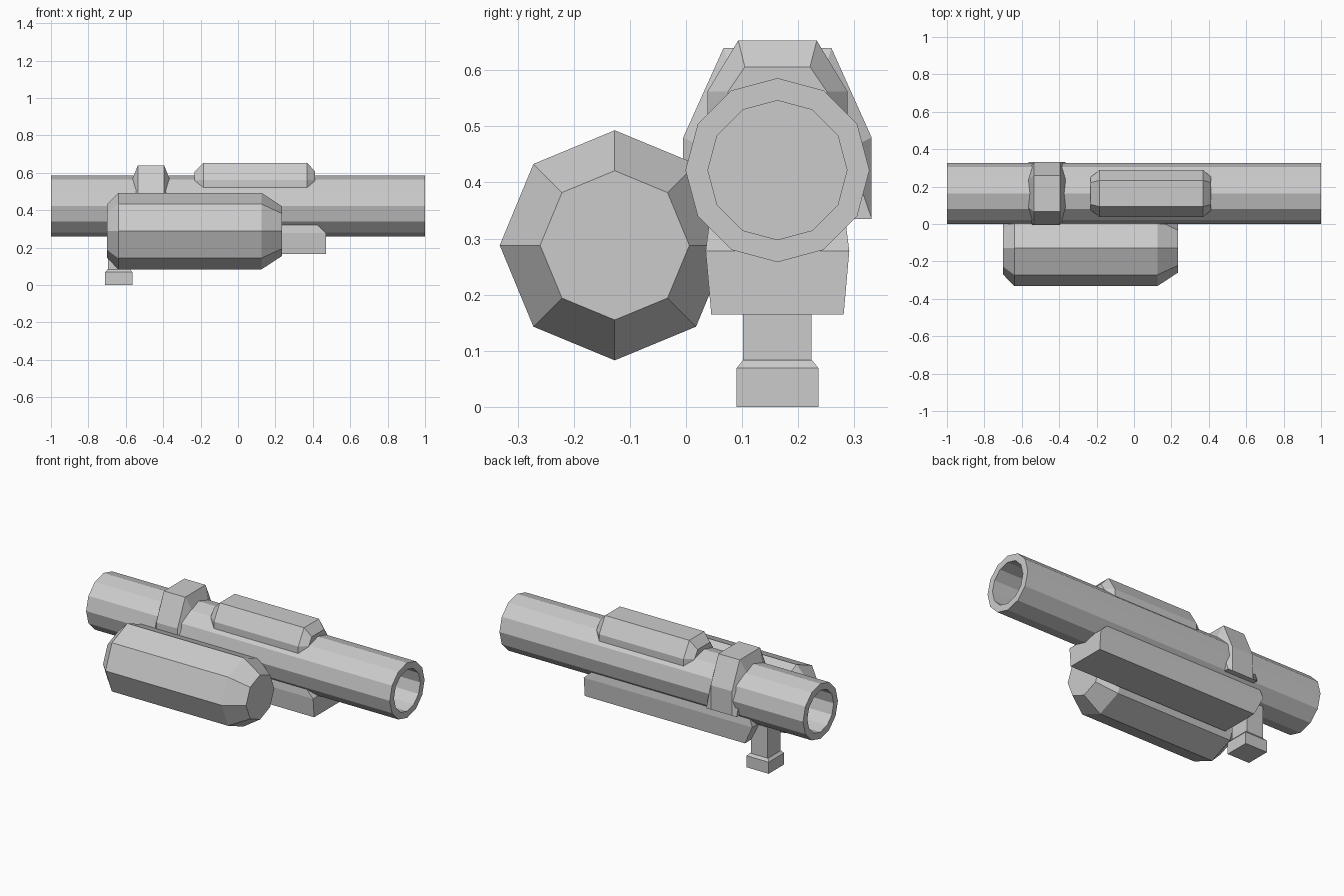
import bpy
import bmesh
import math

cube = bpy.data.objects.get("Cube")
if cube:
    bpy.data.objects.remove(cube, do_unlink=True)

GREY = (0.6, 0.6, 0.6, 1.0)
grey = bpy.data.materials.new("light grey")
grey.use_nodes = True
grey.diffuse_color = GREY
grey.node_tree.nodes["Principled BSDF"].inputs["Base Color"].default_value = GREY


def loft(name, rings):
    """Bridge successive rings of 3D points and cap both ends."""
    bm = bmesh.new()
    loops = [[bm.verts.new(p) for p in ring] for ring in rings]
    n = len(loops[0])
    for a, b in zip(loops, loops[1:]):
        for i in range(n):
            j = (i + 1) % n
            bm.faces.new((a[i], a[j], b[j], b[i]))
    bm.faces.new(loops[0])
    bm.faces.new(loops[-1])
    bmesh.ops.recalc_face_normals(bm, faces=bm.faces)
    mesh = bpy.data.meshes.new(name)
    bm.to_mesh(mesh)
    bm.free()
    mesh.materials.append(grey)
    obj = bpy.data.objects.new(name, mesh)
    bpy.context.collection.objects.link(obj)
    return obj


def circle(x, radius, centre, sides):
    """Ring across the x axis with a vertex at the top."""
    return [(x, centre[0] + radius * math.sin(2 * math.pi * i / sides),
             centre[1] + radius * math.cos(2 * math.pi * i / sides))
            for i in range(sides)]


def section(x, half):
    """Ring across the x axis, mirrored about the tube's centre plane."""
    right = [(x, AXIS[0] - w, z) for w, z in half]
    left = [(x, AXIS[0] + w, z) for w, z in reversed(half)]
    return right + left


def rect(z, x0, x1, y0, y1):
    return [(x0, y0, z), (x1, y0, z), (x1, y1, z), (x0, y1, z)]


AXIS = (0.163, 0.422)
POD = (-0.127, 0.288)

# Main tube, hollow at both ends with a deep inner wall
loft("main_tube", [circle(x, r, AXIS, 12) for x, r in (
    (-0.5, 0.124), (-1, 0.124), (-1, 0.164),
    (1, 0.164), (1, 0.124), (0.5, 0.124))])

# Eight-sided pod on the front, tapered at both ends
loft("side_pod", [circle(x, r, POD, 8) for x, r in (
    (-0.70, 0.143), (-0.64, 0.205), (0.125, 0.205), (0.235, 0.133))])

# Housing on top with bevelled ends
body = [(0.125, 0.46), (0.125, 0.562), (0.070, 0.653)]
end = [(0.088, 0.46), (0.088, 0.562), (0.058, 0.606)]
loft("top_housing", [section(x, s) for x, s in (
    (-0.232, end), (-0.185, body), (0.37, body), (0.413, end))])

# Clamp over the tube, wider where it meets the tube
outer = [(0.168, 0.335), (0.168, 0.48), (0.096, 0.64)]
inner = [(0.168, 0.335), (0.125, 0.46), (0.075, 0.565)]
loft("clamp", [section(x, s) for x, s in (
    (-0.565, inner), (-0.535, outer), (-0.395, outer), (-0.365, inner))])

# Rail under the tube
loft("lower_rail", [
    rect(0.165, -0.585, 0.47, 0.045, 0.281),
    rect(0.278, -0.64, 0.47, 0.035, 0.291),
    rect(0.325, -0.62, 0.42, 0.041, 0.285)])

# Leg and foot
loft("leg", [rect(z, -0.695, -0.585, 0.102, 0.224) for z in (0.075, 0.33)])
loft("foot", [
    rect(0.0, -0.71, -0.565, 0.09, 0.236),
    rect(0.069, -0.71, -0.565, 0.09, 0.236),
    rect(0.084, -0.697, -0.578, 0.102, 0.224)])
